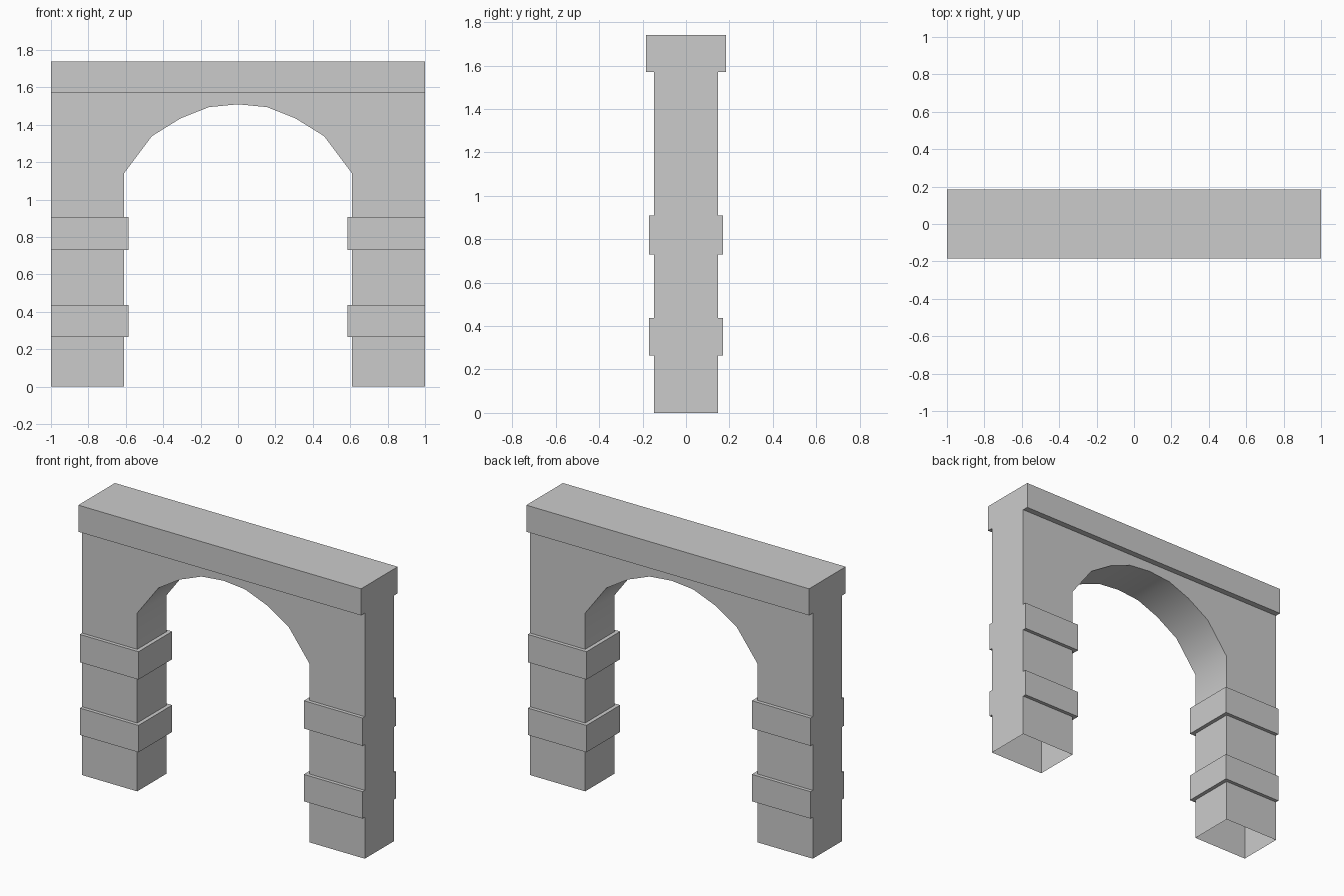
import bpy, bmesh
from math import radians

if "Cube" in bpy.data.objects:
    bpy.data.objects.remove(bpy.data.objects["Cube"])

# Main dimensions
OUT, IN, BAND_IN = 1.0, 0.61, 0.585        # outer end, pier inner face, band inner face
WALL, BAND, CAP = 0.147, 0.17, 0.185       # half depths
CAP_Z, TOP_Z = 1.57, 1.74
BANDS = [(0.265, 0.437), (0.73, 0.908)]
ARCH = [(IN, 1.14), (0.46, 1.34), (0.307, 1.435), (0.155, 1.495), (0, 1.51)]

bm = bmesh.new()


def pair(x, y, z):
    """Front and back vertex at the same x and z."""
    return bm.verts.new((x, -y, z)), bm.verts.new((x, y, z))


def front_and_back(pairs):
    """One matching face on the front and on the back."""
    bm.faces.new([p[0] for p in pairs])
    bm.faces.new([p[1] for p in pairs])


def across(a, b):
    """Face running from front to back between two pairs."""
    bm.faces.new((a[0], b[0], b[1], a[1]))


# Pier levels: (z, inner x, half depth), stepping out at each band
levels = [(0, IN, WALL)]
for lo, hi in BANDS:
    levels += [(lo, IN, WALL), (lo, BAND_IN, BAND), (hi, BAND_IN, BAND), (hi, IN, WALL)]

# Pier with bands, open underneath
outer = [pair(OUT, y, z) for z, x, y in levels]
inner = [pair(x, y, z) for z, x, y in levels]
arch = [pair(x, WALL, z) for x, z in ARCH]
for i in range(len(levels) - 1):
    front_and_back([outer[i], inner[i], inner[i + 1], outer[i + 1]])
    across(inner[i], inner[i + 1])

# Wall above the bands, with the arch underside
wall_out, wall_mid = pair(OUT, WALL, CAP_Z), pair(0, WALL, CAP_Z)
front_and_back([outer[-1], inner[-1]] + arch + [wall_mid, wall_out])
soffit = [inner[-1]] + arch
for a, b in zip(soffit, soffit[1:]):
    across(a, b)

# Overhanging cap
cap_out, cap_mid = pair(OUT, CAP, CAP_Z), pair(0, CAP, CAP_Z)
top_out, top_mid = pair(OUT, CAP, TOP_Z), pair(0, CAP, TOP_Z)
front_and_back([wall_out, wall_mid, cap_mid, cap_out])
front_and_back([cap_out, cap_mid, top_mid, top_out])
across(top_out, top_mid)

# Flat end, following the stepped side outline
side = outer + [wall_out, cap_out, top_out]
bm.faces.new([p[0] for p in side] + [p[1] for p in reversed(side)])

bmesh.ops.recalc_face_normals(bm, faces=bm.faces)
mesh = bpy.data.meshes.new("stone_archway")
bm.to_mesh(mesh)
bm.free()
archway = bpy.data.objects.new("stone_archway", mesh)
bpy.context.collection.objects.link(archway)

# Smooth arch underside, sharp everywhere else
bpy.context.view_layer.objects.active = archway
archway.select_set(True)
bpy.ops.object.shade_smooth_by_angle(angle=radians(40))

# Other half
mirror = archway.modifiers.new("other_half", 'MIRROR')
mirror.use_clip = True
